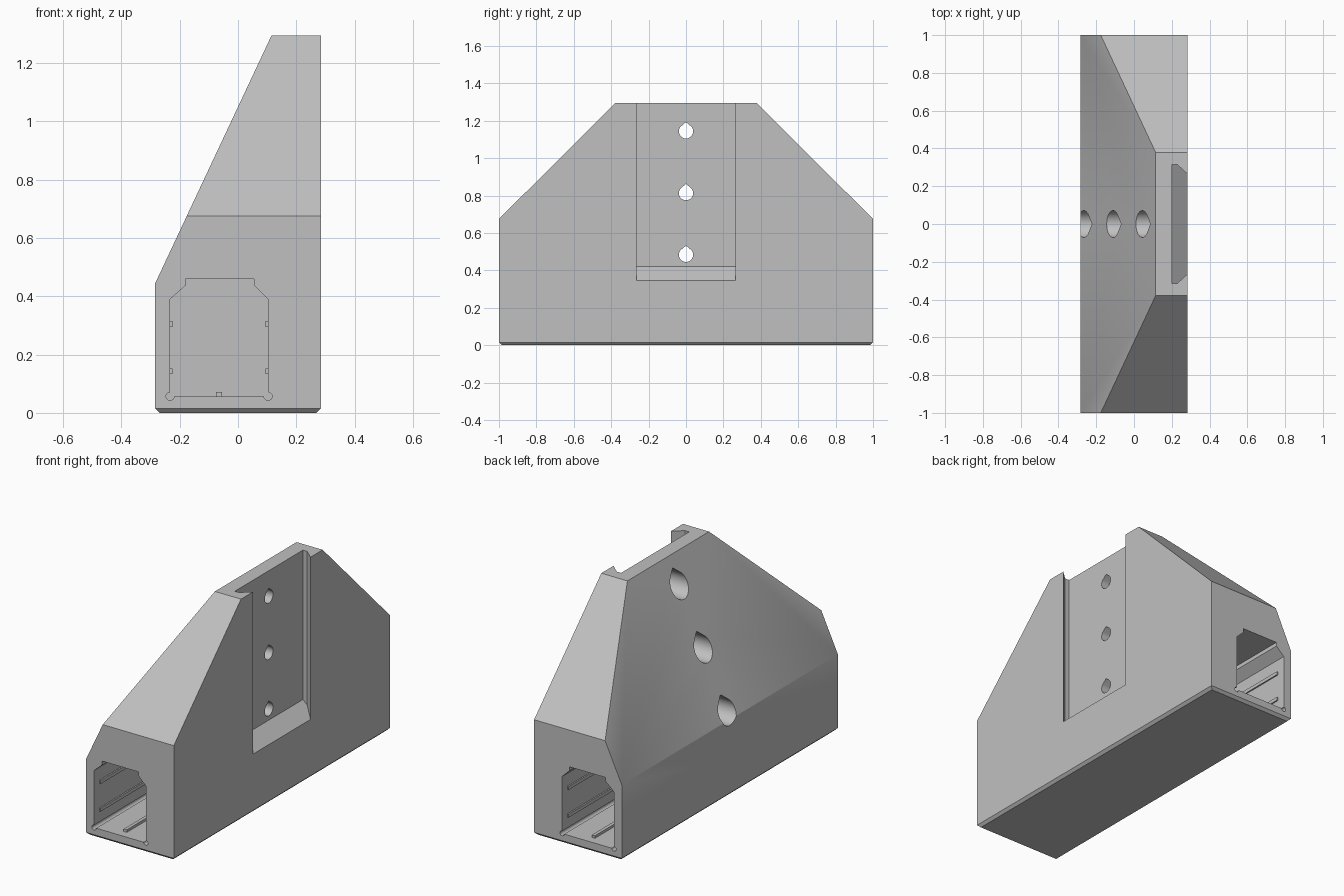
import bpy, bmesh, math
from mathutils import Vector

if "Cube" in bpy.data.objects:
    bpy.data.objects.remove(bpy.data.objects["Cube"])

HX = 0.284          # half thickness
TOP = 1.295         # overall height

grey = bpy.data.materials.new("light_grey")
grey.diffuse_color = (0.53, 0.53, 0.53, 1)
grey.use_nodes = True
grey.node_tree.nodes["Principled BSDF"].inputs["Base Color"].default_value = grey.diffuse_color


def make(name, bm):
    bmesh.ops.recalc_face_normals(bm, faces=bm.faces)
    me = bpy.data.meshes.new(name)
    bm.to_mesh(me)
    bm.free()
    ob = bpy.data.objects.new(name, me)
    me.materials.append(grey)
    bpy.context.collection.objects.link(ob)
    return ob


def prism(pts, offset):
    """Extrude a closed loop of 3D points along an offset."""
    bm = bmesh.new()
    face = bm.faces.new([bm.verts.new(p) for p in pts])
    ext = bmesh.ops.extrude_face_region(bm, geom=[face])
    verts = [g for g in ext["geom"] if isinstance(g, bmesh.types.BMVert)]
    bmesh.ops.translate(bm, verts=verts, vec=offset)
    return bm


def slice_off(bm, point, normal):
    """Remove everything on the normal side of a plane and cap the cut."""
    cut = bmesh.ops.bisect_plane(bm, geom=bm.verts[:] + bm.edges[:] + bm.faces[:],
                                 plane_co=point, plane_no=Vector(normal), clear_outer=True)
    edges = [g for g in cut["geom_cut"] if isinstance(g, bmesh.types.BMEdge)]
    bmesh.ops.contextual_create(bm, geom=edges)


def arc(cx, cz, r, a0, a1, n):
    return [(cx + r * math.cos(math.radians(a0 + (a1 - a0) * i / n)),
             cz + r * math.sin(math.radians(a0 + (a1 - a0) * i / n))) for i in range(n + 1)]


# Main body: sloped side profile, angled shoulders, chamfered foot
c = 0.015
profile = [(-HX + c, 0), (HX - c, 0), (HX, c), (HX, TOP), (0.115, TOP), (-HX, 0.445), (-HX, c)]
bm = prism([(x, -1, z) for x, z in profile], (0, 2, 0))
for s in (-1, 1):
    slice_off(bm, (0, s * 0.378, TOP), (0, s * (TOP - 0.675), 1 - 0.378))
    slice_off(bm, (0, s, c), (0, s, -1))
body = make("bracket_body", bm)

cutters = []

# Dovetail slot with a sloped lower end
half = [(0.30, 0.252), (HX, 0.265), (0.228, 0.315), (0.20, 0.315)]
loop = half + [(x, -y) for x, y in reversed(half)]
bm = prism([(x, y, 0.2) for x, y in loop], (0, 0, 1.3))
slice_off(bm, (HX, 0, 0.345), (-0.075, 0, -0.084))
cutters.append(make("slot_cutter", bm))


# Teardrop screw holes, wide on the sloped side
def teardrop(name, z, r, x0, x1):
    pts = arc(0, z, r, -225, 45, 28) + [(0, z + r * 1.3)]
    cutters.append(make(name, prism([(x0, y, h) for y, h in pts], (x1 - x0, 0, 0))))


for z in (0.483, 0.813, 1.143):
    teardrop("screw_hole_cutter", z, 0.038, 0.10, 0.25)
    teardrop("counterbore_cutter", z, 0.071, -0.5, 0.15)

# End sockets with shoulder corners and round floor reliefs
L, R, F, DEPTH = -0.233, 0.103, 0.057, 0.8
socket = arc(L, F, 0.014, 90, 360, 12) + arc(R, F, 0.014, 180, 450, 12)
socket += [(R, 0.39), (0.055, 0.437), (0.055, 0.46), (-0.18, 0.46), (-0.18, 0.437), (L, 0.39)]
for s in (-1, 1):
    cutters.append(make("socket_cutter", prism([(x, s * 1.1, z) for x, z in socket],
                                               (0, -s * (DEPTH + 0.1), 0))))

# Carve the body, then discard the cutters
for cut in cutters:
    mod = body.modifiers.new("carve", "BOOLEAN")
    mod.operation = "DIFFERENCE"
    mod.solver = "EXACT"
    mod.object = cut
    cut.hide_render = True
deps = bpy.context.evaluated_depsgraph_get()
carved = bpy.data.meshes.new_from_object(body.evaluated_get(deps))
body.modifiers.clear()
body.data = carved
carved.materials.clear()
carved.materials.append(grey)
for cut in cutters:
    bpy.data.objects.remove(cut)

# Grip ribs on socket walls and floor
ribs = [(x0, x1, z - 0.01, z + 0.01) for z in (0.143, 0.305)
        for x0, x1 in ((L - 0.006, L + 0.008), (R - 0.008, R + 0.006))]
ribs.append((-0.075, -0.055, F - 0.006, F + 0.015))
for s, end in ((-1, "front"), (1, "back")):
    for x0, x1, z0, z1 in ribs:
        pts = [(x0, s * 0.95, z0), (x1, s * 0.95, z0), (x1, s * 0.95, z1), (x0, s * 0.95, z1)]
        make(end + "_socket_rib", prism(pts, (0, -s * (DEPTH - 0.04), 0)))

# Smooth the round bores, keep the edges crisp
bpy.ops.object.select_all(action="DESELECT")
body.select_set(True)
bpy.context.view_layer.objects.active = body
bpy.ops.object.shade_smooth_by_angle(angle=math.radians(30))
